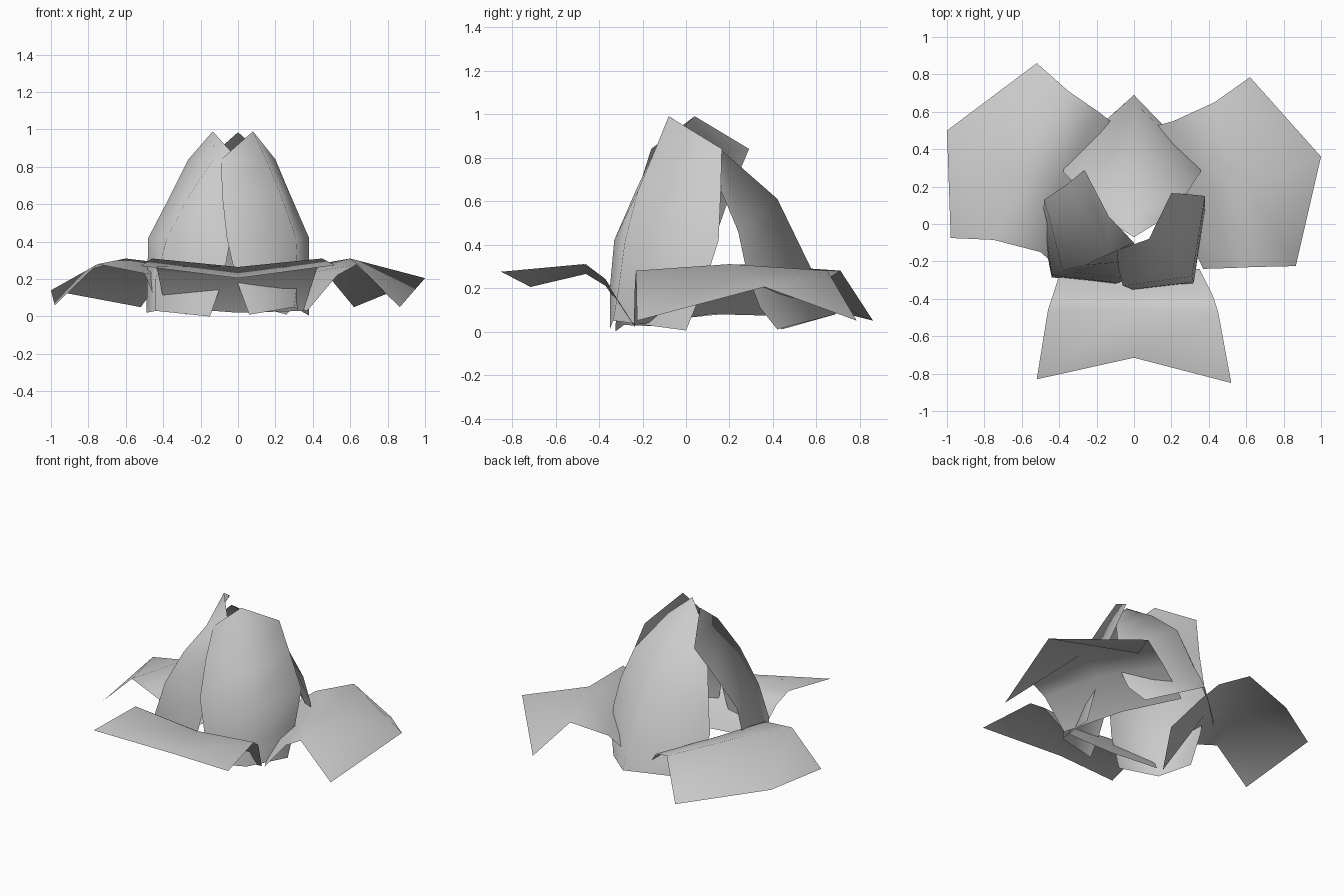
import bpy, bmesh, math

cube = bpy.data.objects.get("Cube")
if cube:
    bpy.data.objects.remove(cube, do_unlink=True)

grey = bpy.data.materials.new("petal_grey")
grey.use_nodes = True
colour = (0.6, 0.6, 0.6, 1)
grey.diffuse_color = colour
grey.node_tree.nodes["Principled BSDF"].inputs["Base Color"].default_value = colour


def petal(name, rows):
    """Thin sheet lofted through rows of three points."""
    bm = bmesh.new()
    grid = [[bm.verts.new(point) for point in row] for row in rows]
    for upper, lower in zip(grid, grid[1:]):
        for i in range(2):
            bm.faces.new((upper[i], upper[i + 1], lower[i + 1], lower[i]))
    bmesh.ops.remove_doubles(bm, verts=bm.verts, dist=0.0005)
    mesh = bpy.data.meshes.new(name)
    bm.to_mesh(mesh)
    bm.free()
    mesh.materials.append(grey)
    obj = bpy.data.objects.new(name, mesh)
    bpy.context.collection.objects.link(obj)
    bpy.ops.object.select_all(action="DESELECT")
    obj.select_set(True)
    bpy.context.view_layer.objects.active = obj
    bpy.ops.object.shade_smooth_by_angle(angle=math.radians(100))


# Upright petals, from the tip down to the base
petal("upright_petal_left", [
    [(0.08, -0.08, 0.99)] * 3,
    [(0.20, 0.165, 0.84), (0.15, -0.14, 0.84), (-0.09, -0.14, 0.84)],
    [(0.28, 0.16, 0.65), (0.23, -0.22, 0.65), (-0.085, -0.23, 0.65)],
    [(0.38, 0.15, 0.42), (0.31, -0.28, 0.42), (-0.06, -0.33, 0.42)],
    [(0.38, 0.08, 0.20), (0.32, -0.31, 0.20), (-0.01, -0.35, 0.20)],
    [(0.38, 0.0, 0.005), (0.30, -0.335, 0.05), (0.06, -0.35, 0.01)],
])
petal("upright_petal_right", [
    [(-0.135, 0.04, 0.99)] * 3,
    [(0.0, -0.10, 0.84), (-0.13, -0.16, 0.84), (-0.265, 0.29, 0.84)],
    [(-0.02, -0.20, 0.65), (-0.26, -0.22, 0.65), (-0.36, 0.21, 0.65)],
    [(-0.04, -0.29, 0.42), (-0.38, -0.25, 0.42), (-0.48, 0.13, 0.42)],
    [(-0.08, -0.315, 0.20), (-0.44, -0.275, 0.20), (-0.485, 0.07, 0.20)],
    [(-0.15, -0.325, 0.0), (-0.44, -0.285, 0.03), (-0.49, -0.03, 0.02)],
])
petal("upright_petal_back", [
    [(0, -0.07, 0.985)] * 3,
    [(-0.13, 0.01, 0.87), (0, 0.05, 0.905), (0.13, 0.01, 0.87)],
    [(-0.28, 0.16, 0.65), (0, 0.18, 0.82), (0.28, 0.16, 0.65)],
    [(-0.34, 0.24, 0.46), (0, 0.42, 0.61), (0.33, 0.24, 0.46)],
    [(-0.38, 0.28, 0.27), (0, 0.58, 0.28), (0.36, 0.28, 0.27)],
    [(-0.35, 0.36, 0.11), (0, 0.65, 0.16), (0.33, 0.34, 0.11)],
    [(-0.28, 0.44, 0.01), (0, 0.69, 0.08), (0.26, 0.42, 0.01)],
])

# Drooping petals, from the outer edge over the ridge to the base
petal("drooping_petal_front", [
    [(-0.52, -0.83, 0.27), (0, -0.715, 0.205), (0.52, -0.85, 0.275)],
    [(-0.46, -0.46, 0.31), (0, -0.46, 0.265), (0.45, -0.47, 0.31)],
    [(-0.43, -0.37, 0.24), (0, -0.37, 0.21), (0.42, -0.38, 0.25)],
    [(-0.39, -0.24, 0.05), (0, -0.235, 0.02), (0.35, -0.24, 0.03)],
])
petal("drooping_petal_left", [
    [(0.865, -0.225, 0.05), (1.0, 0.36, 0.205), (0.62, 0.785, 0.05)],
    [(0.64, -0.23, 0.28), (0.60, 0.20, 0.31), (0.43, 0.65, 0.28)],
    [(0.53, -0.235, 0.22), (0.42, 0.16, 0.24), (0.21, 0.55, 0.21)],
    [(0.37, -0.24, 0.03), (0.20, 0.12, 0.08), (0.03, 0.50, 0.07)],
])
petal("drooping_petal_right", [
    [(-0.52, 0.86, 0.05), (-1.0, 0.50, 0.14), (-0.98, -0.075, 0.06)],
    [(-0.35, 0.71, 0.28), (-0.60, 0.28, 0.31), (-0.75, -0.085, 0.28)],
    [(-0.19, 0.60, 0.21), (-0.40, 0.21, 0.24), (-0.50, -0.15, 0.23)],
    [(-0.10, 0.53, 0.10), (-0.16, 0.17, 0.08), (-0.42, -0.22, 0.04)],
])
